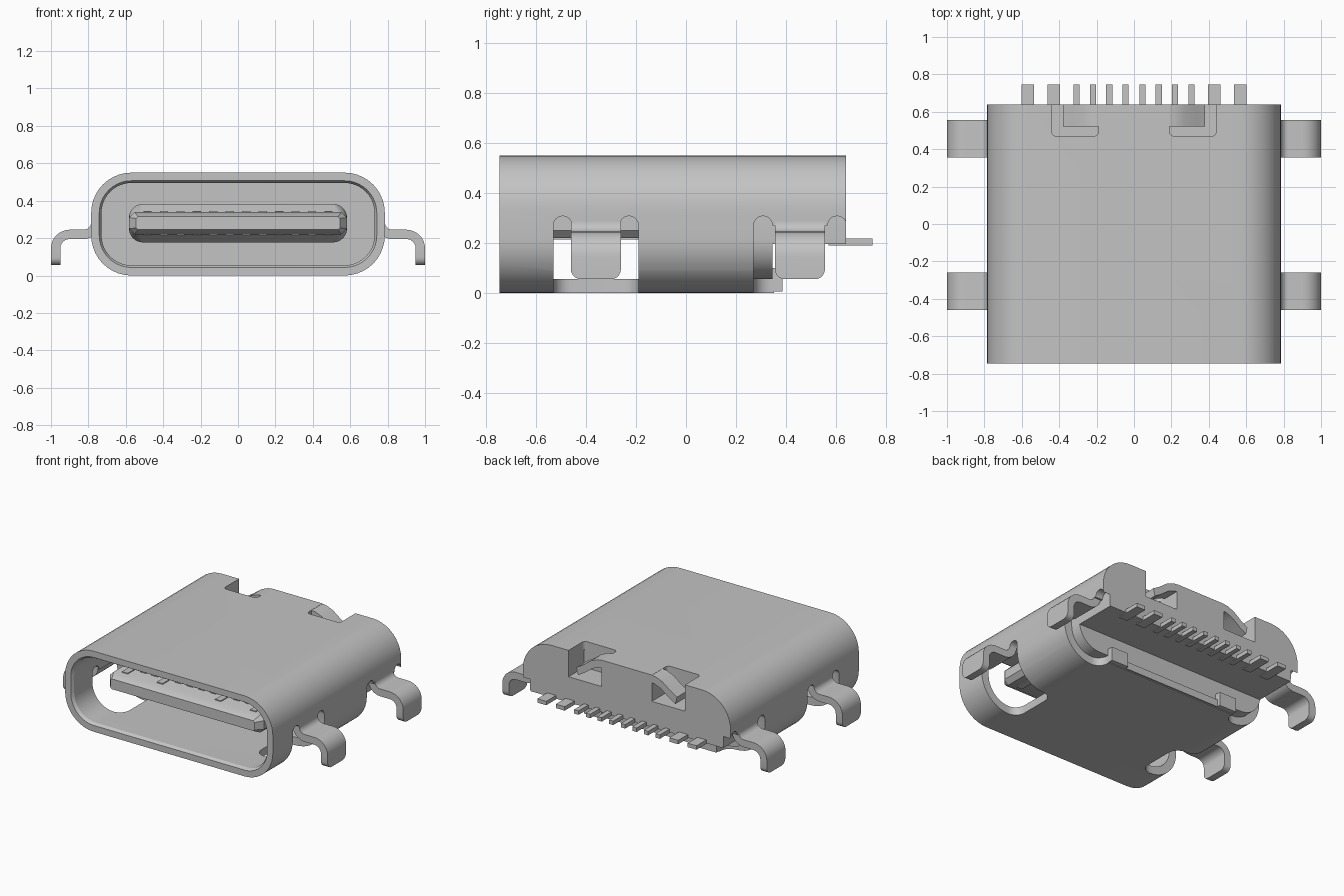
import bpy, bmesh, math
from mathutils import Vector

if "Cube" in bpy.data.objects:
    bpy.data.objects.remove(bpy.data.objects["Cube"])

metal = bpy.data.materials.new("plain grey")
metal.diffuse_color = (0.55, 0.55, 0.55, 1)
metal.use_nodes = True
metal.node_tree.nodes["Principled BSDF"].inputs["Base Color"].default_value = metal.diffuse_color


def loft(name, rings, closed=False):
    """Skin a row of equal rings, capped or joined end to start."""
    bm = bmesh.new()
    vs = [[bm.verts.new(p) for p in r] for r in rings]
    n = len(rings[0])
    last = len(rings) if closed else len(rings) - 1
    for k in range(last):
        a, b = vs[k], vs[(k + 1) % len(vs)]
        for i in range(n):
            j = (i + 1) % n
            bm.faces.new((a[i], a[j], b[j], b[i]))
    if not closed:
        bm.faces.new(vs[0])
        bm.faces.new(vs[-1])
    bmesh.ops.recalc_face_normals(bm, faces=bm.faces)
    me = bpy.data.meshes.new(name)
    bm.to_mesh(me)
    bm.free()
    me.materials.append(metal)
    ob = bpy.data.objects.new(name, me)
    bpy.context.collection.objects.link(ob)
    return ob


def prism(name, pts, axis, a, b):
    """Extrude a 2D outline along an axis."""
    put = {"x": lambda p, t: (t, p[0], p[1]),
           "y": lambda p, t: (p[0], t, p[1]),
           "z": lambda p, t: (p[0], p[1], t)}[axis]
    return loft(name, [[put(p, t) for p in pts] for t in (a, b)])


def rrect(u0, u1, v0, v1, r, seg=6):
    pts = []
    for cu, cv, q in ((u1 - r, v1 - r, 0), (u0 + r, v1 - r, 1),
                      (u0 + r, v0 + r, 2), (u1 - r, v0 + r, 3)):
        for i in range(seg + 1):
            t = (q + i / seg) * math.pi / 2
            pts.append((cu + r * math.cos(t), cv + r * math.sin(t)))
    return pts


def rect(u0, u1, v0, v1):
    return [(u0, v0), (u1, v0), (u1, v1), (u0, v1)]


def box(name, x0, x1, y0, y1, z0, z1):
    return prism(name, rect(x0, x1, y0, y1), "z", z0, z1)


def cut(ob, cutter):
    m = ob.modifiers.new("cut", "BOOLEAN")
    m.operation, m.solver, m.object = "DIFFERENCE", "EXACT", cutter
    bpy.context.view_layer.update()
    dg = bpy.context.evaluated_depsgraph_get()
    me = bpy.data.meshes.new_from_object(ob.evaluated_get(dg))
    ob.modifiers.clear()
    ob.data = me
    bpy.data.objects.remove(cutter)


def section(inset, y):
    pts = rrect(-0.785 + inset, 0.785 - inset, inset, 0.55 - inset,
                0.215 - inset, 10)
    return [(u, y, v) for u, v in pts]


def arch_outline(y0, y1):
    """Side window outline with a round relief notch either side of the leg."""
    pts = [(y0, -0.1)]
    w = 0.075
    for c in (y0 + w / 2, y1 - w / 2):
        for i in range(9):
            t = math.pi * (1 - i / 8)
            pts.append((c + w / 2 * math.cos(t), 0.27 + w / 2 * math.sin(t)))
    return pts + [(y1, -0.1)]


# Hollow shell with a chamfered inner lip
shell = loft("shell", [section(0, -0.745), section(0, 0.64), section(0.055, 0.64),
                       section(0.055, -0.725), section(0.043, -0.745)], True)
# Inner insulator block filling the rear
block = loft("insulator_block", [section(0.055, 0.25), section(0.055, 0.64)])
cut(block, box("cutter", -1, 1, 0.345, 0.8, -0.1, 0.195))

# Rear underside is open
cut(shell, box("cutter", -1, 1, 0.352, 0.8, -0.1, 0.19))
for s in (-1, 1):
    lo, hi = sorted((s * 0.5, s * 0.95))
    # Side windows, wrapping under into the floor
    for y0, y1 in ((-0.53, -0.19), (0.27, 0.64)):
        y2 = y1 + (0.001 if y1 > 0.5 else 0)
        cut(shell, prism("cutter", arch_outline(y0, y2), "x", s * 0.62, s * 0.95))
        yend = 0.5 if y1 > 0.5 else y1
        cut(shell, prism("cutter", rrect(lo, hi, y0, yend, 0.07), "z", -0.1, 0.09))
    # Slots in the rear of the roof and the pockets below
    lo, hi = sorted((s * 0.19, s * 0.44))
    cut(shell, prism("cutter", rrect(lo, hi, 0.47, 0.8, 0.024), "z", 0.4, 0.65))
    cut(block, box("cutter", lo, hi, 0.47, 0.8, 0.37, 0.65))

    # Bent-down roof fingers
    top = [(0.18, 0.55), (0.22, 0.545), (0.27, 0.525), (0.33, 0.48), (0.38, 0.45)]
    low = [(x - 0.012, z - 0.05) for x, z in reversed(top)]
    prism("roof_finger", [(s * x, z) for x, z in top + low], "y", 0.522, 0.64)

    # Solder legs, swept along a bent path
    path = [(0.76, 0.306)]
    for i in range(9):
        t = math.pi + i / 8 * math.pi / 2
        path.append((0.825 + 0.065 * math.cos(t), 0.285 + 0.065 * math.sin(t)))
    for i in range(9):
        t = math.pi / 2 * (1 - i / 8)
        path.append((0.90 + 0.075 * math.cos(t), 0.145 + 0.075 * math.sin(t)))
    path.append((0.975, 0.055))
    left, right = [], []
    for i, p in enumerate(path):
        d = Vector(path[min(i + 1, len(path) - 1)]) - Vector(path[max(i - 1, 0)])
        if i in (0, len(path) - 1):
            d = Vector((0, -1))
        d.normalize()
        left.append((s * (p[0] - d.y * 0.025), p[1] + d.x * 0.025))
        right.append((s * (p[0] + d.y * 0.025), p[1] - d.x * 0.025))
    for y0 in (-0.46, 0.355):
        leg = prism("solder_leg", left + right[::-1], "y", y0, y0 + 0.2)
        bm = bmesh.new()
        bm.from_mesh(leg.data)
        tips = [e for e in bm.edges if all(v.co.z < 0.06 for v in e.verts)
                and abs(e.verts[0].co.y - e.verts[1].co.y) < 1e-4]
        bmesh.ops.bevel(bm, geom=tips, offset=0.04, segments=5, profile=0.5,
                        affect="EDGES")
        bm.to_mesh(leg.data)
        bm.free()

    # Locating tabs on the underside
    lo, hi = sorted((s * 0.37, s * 0.5))
    box("underside_tab", lo, hi, 0.3, 0.385, 0.005, 0.1)

    # Rear contact pins
    for x, w in ((0.568, 0.067), (0.429, 0.067), (0.307, 0.033),
                 (0.219, 0.033), (0.132, 0.033), (0.045, 0.033)):
        box("rear_pin", s * x - w / 2, s * x + w / 2, 0.57, 0.745, 0.19, 0.217)

    # Contact pads on both faces of the tongue
    for i in range(6):
        x = s * (0.044 + 0.088 * i)
        y0 = -0.53 if i in (2, 5) else -0.46
        for z in (0.222, 0.338):
            box("contact_pad", x - 0.022, x + 0.022, y0, 0.1, z - 0.008, z + 0.008)

# Ledge between the underside tabs
box("underside_ledge", -0.37, 0.37, 0.3, 0.362, 0.005, 0.055)


# Tongue with chamfered tip and sides
def tongue_ring(y, w, h, c):
    pts = [(w, -h + c), (w, h - c), (w - c, h), (-w + c, h),
           (-w, h - c), (-w, -h + c), (-w + c, -h), (w - c, -h)]
    return [(x, y, 0.28 + z) for x, z in pts]


loft("tongue", [tongue_ring(-0.6, 0.545, 0.035, 0.01),
                tongue_ring(-0.55, 0.583, 0.06, 0.03),
                tongue_ring(0.3, 0.583, 0.06, 0.03)])

# Thicker tongue root that slopes up from the tongue
rings = []
for y, h, r in ((0.03, 0.06, 0.055), (0.09, 0.103, 0.075), (0.27, 0.103, 0.075)):
    rings.append([(u, y, v) for u, v in rrect(-0.583, 0.583, 0.28 - h, 0.28 + h, r)])
loft("tongue_root", rings)

# Smooth curves, keep edges sharp
for ob in bpy.context.scene.objects:
    ob.select_set(True)
bpy.context.view_layer.objects.active = shell
bpy.ops.object.shade_smooth_by_angle(angle=math.radians(30))
